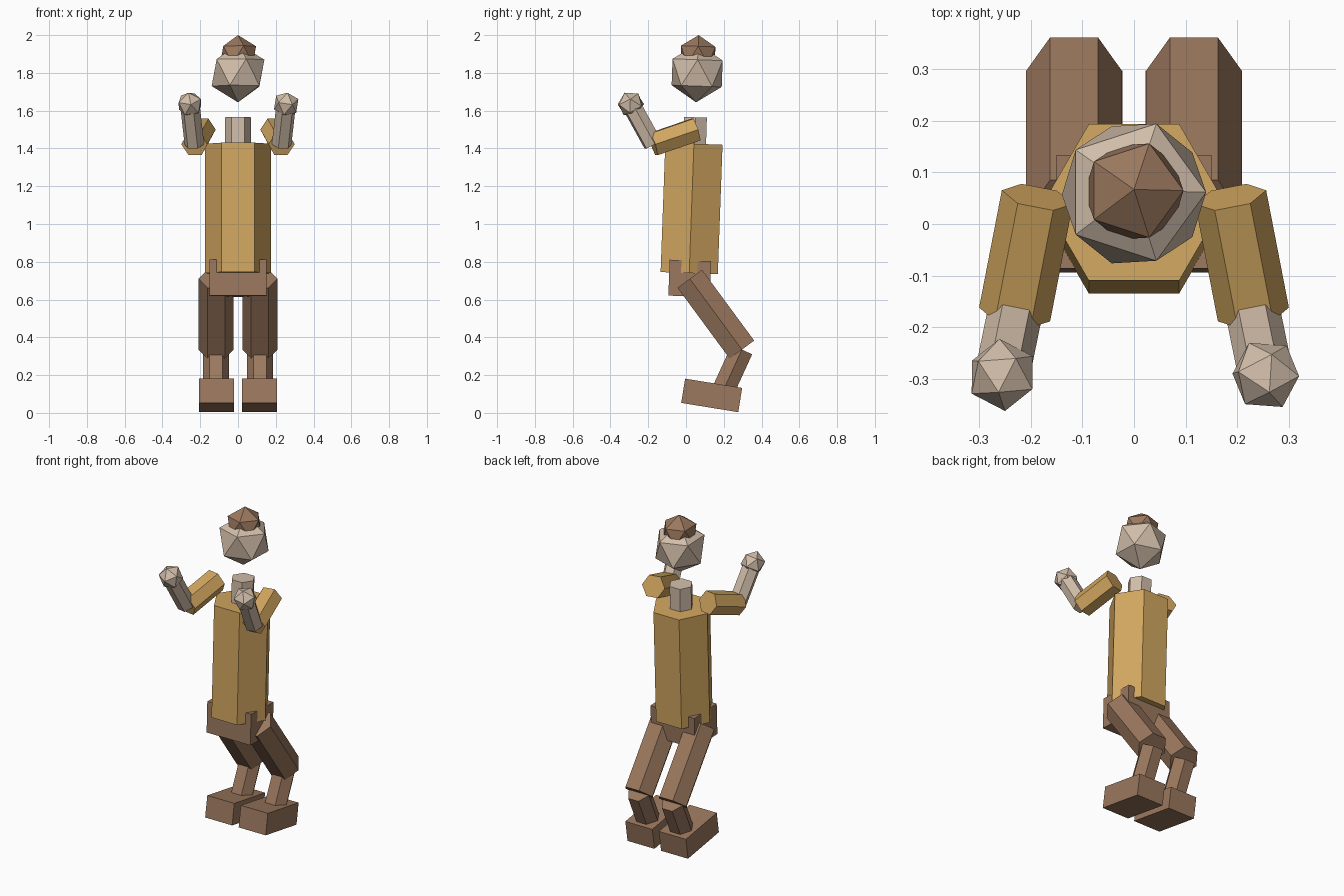
import bpy, bmesh, math
from mathutils import Vector, Matrix

cube = bpy.data.objects.get("Cube")
if cube:
    bpy.data.objects.remove(cube, do_unlink=True)


def make_material(name, rgb):
    mat = bpy.data.materials.new(name)
    mat.use_nodes = True
    color = (*rgb, 1.0)
    mat.diffuse_color = color
    mat.node_tree.nodes["Principled BSDF"].inputs["Base Color"].default_value = color
    return mat


TAN = make_material("tan_shirt", (0.645, 0.386, 0.117))
SKIN = make_material("pale_skin", (0.645, 0.515, 0.402))
BROWN = make_material("brown_cloth", (0.328, 0.188, 0.112))


def frame(direction):
    """Rotation whose z follows the direction and whose x stays level."""
    z = Vector(direction).normalized()
    x = Vector((0, 0, 1)).cross(z).normalized()
    if x.x < 0:
        x = -x
    return Matrix((x, z.cross(x), z)).transposed().to_4x4()


def finish(name, bm, matrix, mat):
    bmesh.ops.recalc_face_normals(bm, faces=bm.faces)
    mesh = bpy.data.meshes.new(name)
    bm.to_mesh(mesh)
    bm.free()
    mesh.materials.append(mat)
    obj = bpy.data.objects.new(name, mesh)
    obj.matrix_world = matrix
    bpy.context.collection.objects.link(obj)


def hex_prism(name, start, end, radius, mat):
    start, end = Vector(start), Vector(end)
    axis = end - start
    bm = bmesh.new()
    ring = [bm.verts.new((radius * math.cos(i * math.pi / 3),
                          radius * math.sin(i * math.pi / 3), 0)) for i in range(6)]
    base = bm.faces.new(ring)
    out = bmesh.ops.extrude_face_region(bm, geom=[base], use_keep_orig=True)
    top = [g for g in out["geom"] if isinstance(g, bmesh.types.BMVert)]
    bmesh.ops.translate(bm, verts=top, vec=(0, 0, axis.length))
    finish(name, bm, Matrix.Translation(start) @ frame(axis), mat)


def ball(name, center, radius, direction, mat):
    bm = bmesh.new()
    bmesh.ops.create_icosphere(bm, subdivisions=1, radius=radius)
    finish(name, bm, Matrix.Translation(center) @ frame(direction), mat)


def box(name, center, size, tilt, mat):
    bm = bmesh.new()
    bmesh.ops.create_cube(bm, size=1)
    bmesh.ops.scale(bm, verts=bm.verts, vec=size)
    finish(name, bm, Matrix.Translation(center) @ Matrix.Rotation(tilt, 4, "X"), mat)


# Trunk, leaning slightly back
LEAN = (0, 0.0365, 1)
hex_prism("torso", (0, 0.017, 0.74), (0, 0.042, 1.425), 0.175, TAN)
hex_prism("neck", (0, 0.045, 1.41), (0, 0.05, 1.565), 0.07, SKIN)
box("pelvis", (0, 0.02, 0.712), (0.3, 0.22, 0.19), -0.0365, BROWN)

# Floating head and cap
ball("head", (0, 0.059, 1.80), 0.156, LEAN, SKIN)
ball("cap", (0, 0.063, 1.893), 0.107, LEAN, BROWN)

# Limbs
for side, s in (("left", 1), ("right", -1)):
    shoulder = Vector((s * 0.187, 0.052, 1.50))
    elbow = Vector((s * 0.231, -0.175, 1.422))
    hand = Vector((s * 0.255, -0.292, 1.634))
    hex_prism(side + "_upper_arm", shoulder, elbow, 0.07, TAN)
    hex_prism(side + "_forearm", elbow, hand, 0.053, SKIN)
    ball(side + "_hand", hand, 0.07, hand - elbow, SKIN)

    hip = Vector((s * 0.116, 0.02, 0.71))
    knee = Vector((s * 0.116, 0.296, 0.335))
    ankle = Vector((s * 0.116, 0.193, 0.11))
    hex_prism(side + "_thigh", hip, knee, 0.093, BROWN)
    hex_prism(side + "_shin", knee, ankle, 0.069, BROWN)
    box(side + "_foot", (s * 0.115, 0.136, 0.0925), (0.185, 0.306, 0.13),
        math.radians(-9.2), BROWN)
